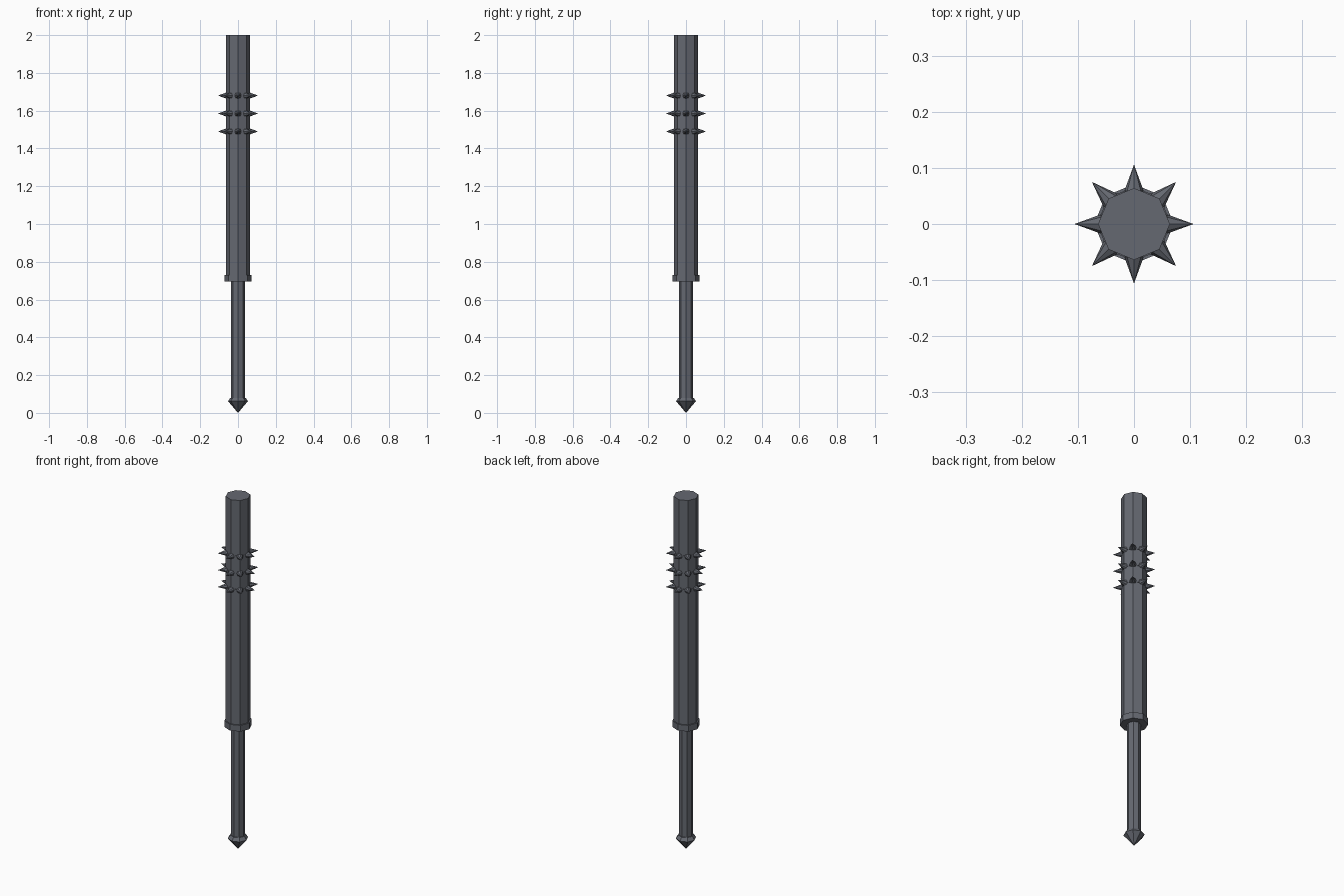
import bpy, bmesh, math
from mathutils import Vector, Matrix

if "Cube" in bpy.data.objects:
    bpy.data.objects.remove(bpy.data.objects["Cube"])

steel = bpy.data.materials.new("dark steel")
steel.diffuse_color = (0.13, 0.14, 0.165, 1)
steel.use_nodes = True
steel.node_tree.nodes["Principled BSDF"].inputs["Base Color"].default_value = steel.diffuse_color


def finish(name, bm):
    bmesh.ops.recalc_face_normals(bm, faces=bm.faces)
    me = bpy.data.meshes.new(name)
    bm.to_mesh(me)
    bm.free()
    me.materials.append(steel)
    ob = bpy.data.objects.new(name, me)
    bpy.context.collection.objects.link(ob)
    return ob


def lathe(name, profile, sides=8):
    """Flat-sided turned part from (radius, z) points; radius 0 makes a tip."""
    bm = bmesh.new()
    rings = []
    for r, z in profile:
        n = sides if r > 0 else 1
        rings.append([bm.verts.new((r * math.cos(math.tau * i / sides),
                                    r * math.sin(math.tau * i / sides), z)) for i in range(n)])
    for a, b in zip(rings, rings[1:]):
        for i in range(sides):
            j = (i + 1) % sides
            quad = [a[i % len(a)], a[j % len(a)], b[j % len(b)], b[i % len(b)]]
            bm.faces.new(list(dict.fromkeys(quad)))
    for ring in (rings[0], rings[-1]):
        if len(ring) > 1:
            bm.faces.new(ring)
    return finish(name, bm)


# Main body of the club, collar, grip and pointed pommel
lathe("club_head", [(0.064, 0.70), (0.064, 2.0)])
lathe("collar", [(0.071, 0.695), (0.071, 0.73)])
lathe("grip", [(0.036, 0.07), (0.036, 0.70)])
lathe("pommel", [(0, 0), (0.053, 0.062), (0.04, 0.08)])

# Three bands of eight radial spikes
for row, z in enumerate((1.49, 1.585, 1.68)):
    lathe(f"spike_band_{row + 1}", [(0.066, z - 0.006), (0.066, z + 0.006)])
    bm = bmesh.new()
    for i in range(8):
        a = math.tau * i / 8
        out = Vector((math.cos(a), math.sin(a), 0))
        rot = out.to_track_quat('Z', 'Y').to_matrix().to_4x4()
        bmesh.ops.create_cone(bm, cap_ends=True, segments=8, radius1=0.019, radius2=0,
                              depth=0.052, matrix=Matrix.Translation(out * 0.08 + Vector((0, 0, z))) @ rot)
    finish(f"spikes_{row + 1}", bm)
